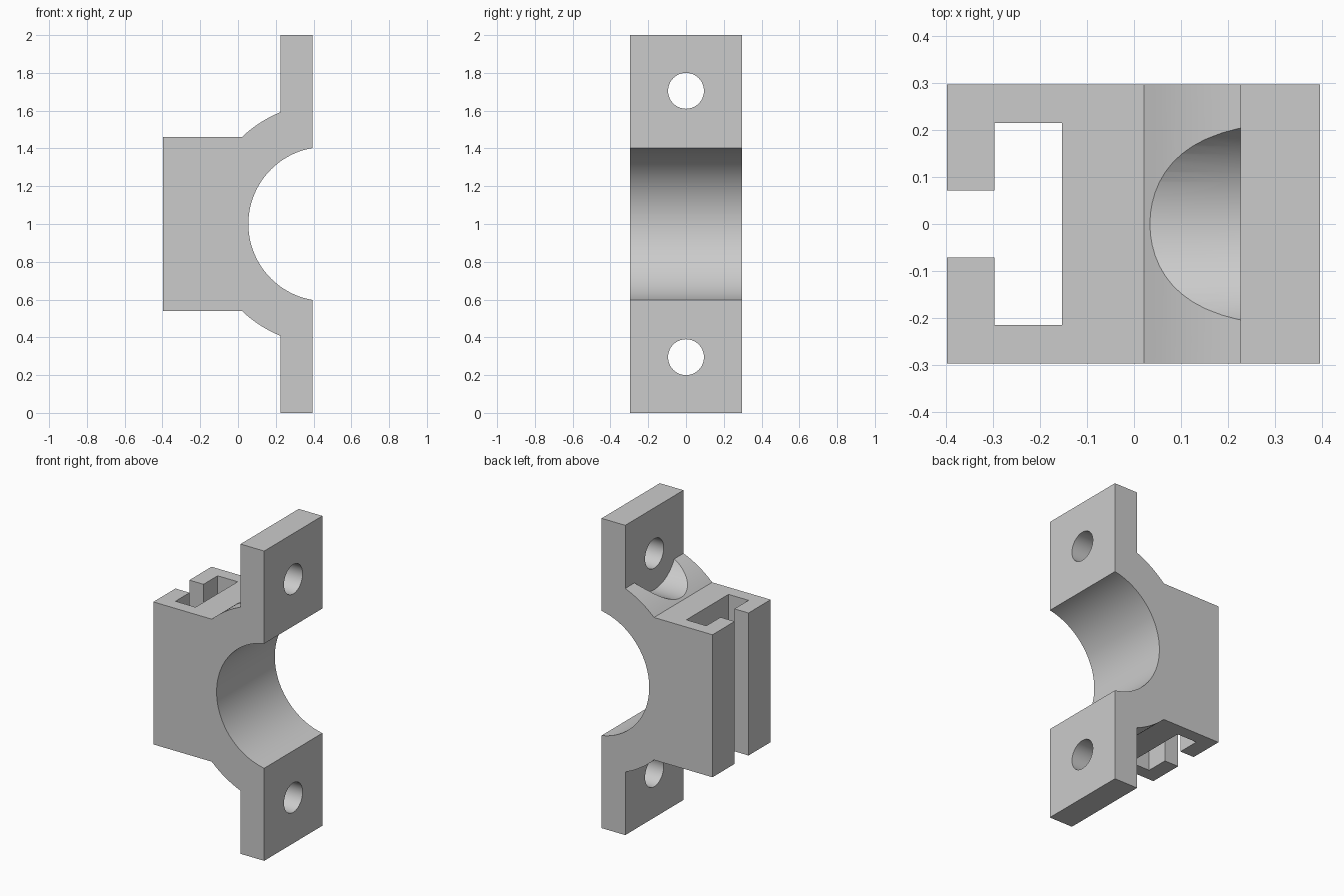
import bpy, bmesh, math

cube = bpy.data.objects.get("Cube")
if cube:
    bpy.data.objects.remove(cube, do_unlink=True)

grey = bpy.data.materials.new("light grey")
grey.use_nodes = True
grey.diffuse_color = (0.6, 0.6, 0.6, 1)
grey.node_tree.nodes["Principled BSDF"].inputs["Base Color"].default_value = grey.diffuse_color

# Main dimensions
BACK, FRONT = -0.397, 0.395       # mounting block face, flange face
FLANGE = 0.226                    # rear side of the flanges
HALF_Y = 0.297
BLOCK_H, FLANGE_H = 0.46, 1.0     # half heights about the bore axis
AXIS_X, AXIS_Z = 0.463, 1.0
BORE_R, SHELL_R = 0.408, 0.638
HOLE_Z, HOLE_R, RECESS_R = 0.705, 0.095, 0.233


def arc(radius, start, end, steps):
    """Points round the bore axis, relative to its height."""
    angles = [start + (end - start) * i / steps for i in range(steps + 1)]
    return [(AXIS_X + radius * math.cos(a), radius * math.sin(a)) for a in angles]


def prism(name, outline, half_depth):
    """Extrude an x-z outline along y."""
    bm = bmesh.new()
    face = bm.faces.new([bm.verts.new((x, -half_depth, z)) for x, z in outline])
    out = bmesh.ops.extrude_face_region(bm, geom=[face])
    verts = [v for v in out["geom"] if isinstance(v, bmesh.types.BMVert)]
    bmesh.ops.translate(bm, verts=verts, vec=(0, 2 * half_depth, 0))
    bmesh.ops.recalc_face_normals(bm, faces=bm.faces)
    mesh = bpy.data.meshes.new(name)
    bm.to_mesh(mesh)
    bm.free()
    ob = bpy.data.objects.new(name, mesh)
    bpy.context.collection.objects.link(ob)
    mesh.materials.append(grey)
    return ob


def box_cutter(x0, x1, half_y):
    return prism("slot_cutter", [(x0, 0), (x1, 0), (x1, 2), (x0, 2)], half_y)


def round_cutter(x0, x1, radius, z):
    bpy.ops.mesh.primitive_cylinder_add(vertices=64, radius=radius, depth=x1 - x0,
                                        location=((x0 + x1) / 2, 0, z),
                                        rotation=(0, math.pi / 2, 0))
    ob = bpy.context.object
    ob.data.materials.append(grey)
    return ob


# Clamp half: upper outline, mirrored below the bore axis
shell_start = math.pi - math.asin(BLOCK_H / SHELL_R)
shell_end = math.acos((FLANGE - AXIS_X) / SHELL_R)
bore_edge = math.acos((FRONT - AXIS_X) / BORE_R)
upper = [(BACK, BLOCK_H)] + arc(SHELL_R, shell_start, shell_end, 16)
upper += [(FLANGE, FLANGE_H), (FRONT, FLANGE_H)]
bore = arc(BORE_R, bore_edge, 2 * math.pi - bore_edge, 64)
lower = [(x, -z) for x, z in reversed(upper)]
outline = [(x, z + AXIS_Z) for x, z in upper + bore + lower]
clamp = prism("clamp_bracket", outline, HALF_Y)

# T-slot in the block, bolt holes and bolt head recesses
cutters = [box_cutter(-0.296, -0.153, 0.215), box_cutter(-0.5, -0.25, 0.071)]
for side in (-1, 1):
    z = AXIS_Z + side * HOLE_Z
    cutters.append(round_cutter(-0.1, FLANGE, RECESS_R, z))
    cutters.append(round_cutter(0.1, 0.5, HOLE_R, z))

bpy.ops.object.select_all(action="DESELECT")
bpy.context.view_layer.objects.active = clamp
clamp.select_set(True)
for cutter in cutters:
    cutter.hide_render = True
    mod = clamp.modifiers.new("cut", "BOOLEAN")
    mod.operation = "DIFFERENCE"
    mod.solver = "EXACT"
    mod.object = cutter
    bpy.ops.object.modifier_apply(modifier=mod.name)
    bpy.data.objects.remove(cutter, do_unlink=True)

bpy.ops.object.shade_smooth_by_angle(angle=math.radians(20))
